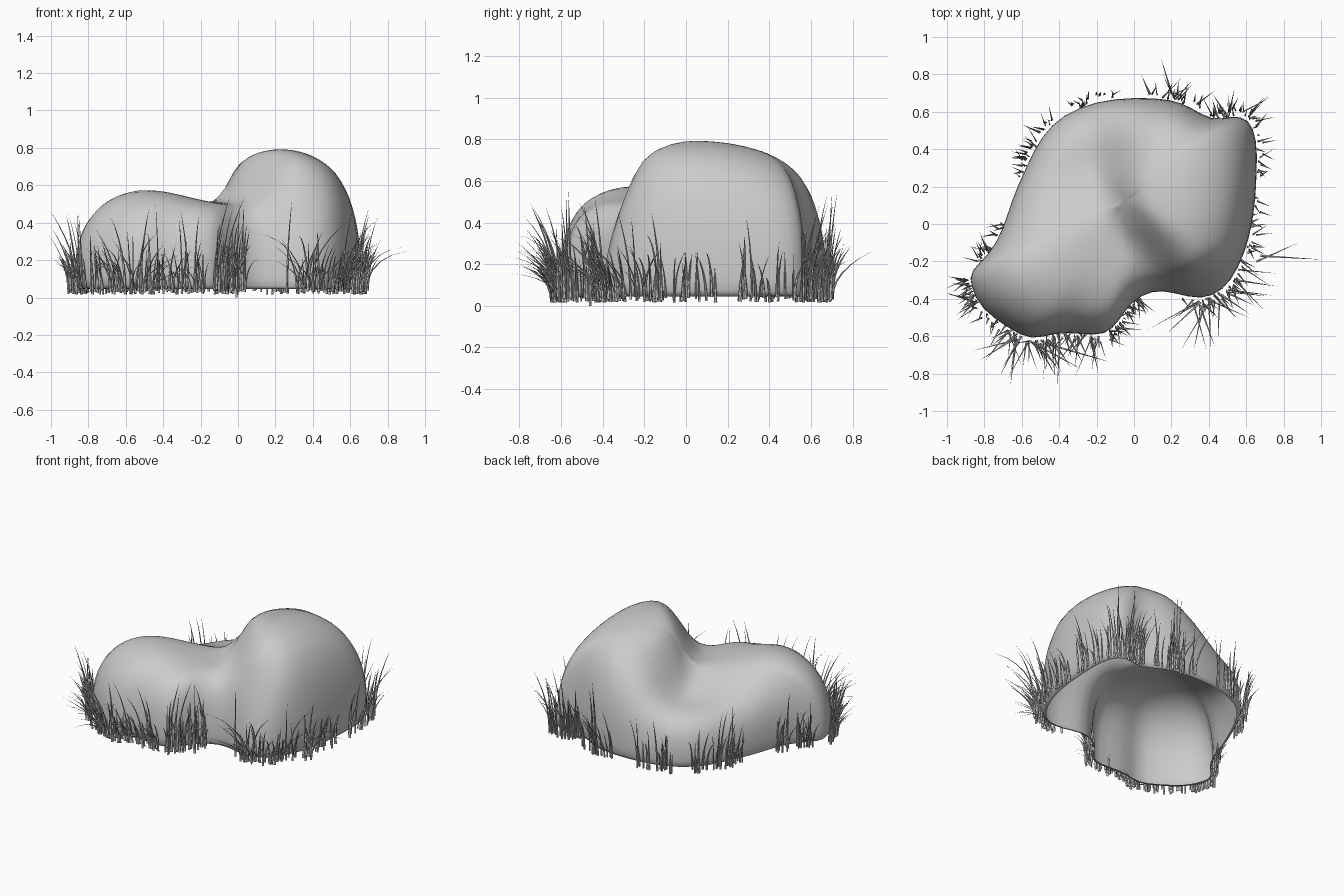
import bpy, bmesh, math, random
from mathutils import Vector

random.seed(7)
cube = bpy.data.objects.get("Cube")
if cube:
    bpy.data.objects.remove(cube, do_unlink=True)

# One grey for stone and grass
grey = bpy.data.materials.new("light grey")
grey.use_nodes = True
grey.diffuse_color = (.6, .6, .6, 1)
grey.node_tree.nodes["Principled BSDF"].inputs["Base Color"].default_value = (.6, .6, .6, 1)


def make_object(name, bm):
    mesh = bpy.data.meshes.new(name)
    bm.to_mesh(mesh)
    bm.free()
    mesh.materials.append(grey)
    for face in mesh.polygons:
        face.use_smooth = True
    obj = bpy.data.objects.new(name, mesh)
    bpy.context.collection.objects.link(obj)
    return obj


def smoothstep(low, high, value):
    k = min(1, max(0, (value - low) / (high - low)))
    return k * k * (3 - 2 * k)


# Ground outline of the boulder, counter-clockwise
outline = [Vector(p) for p in (
    (-.88, -.33), (-.82, -.46), (-.67, -.56), (-.55, -.63), (-.42, -.58), (-.28, -.59),
    (-.15, -.6), (-.08, -.52), (-.02, -.42), (.1, -.35), (.22, -.37), (.36, -.41),
    (.48, -.36), (.56, -.24), (.62, -.08), (.65, .1), (.66, .3), (.66, .45),
    (.62, .57), (.52, .58), (.42, .55), (.3, .63), (.2, .67), (0, .68),
    (-.2, .66), (-.38, .59), (-.5, .47), (-.58, .3), (-.66, .12), (-.7, -.03),
    (-.78, -.17), (-.88, -.25))]
count = len(outline)
centre = Vector((-.05, .12))


# Crown height: a low front lobe falling away to the back, a tall hump behind
# a diagonal crease, and a sloping cut across the front of the hump
def crown(p):
    lobe = (p - Vector((-.53, -.28))).length
    low = .49 + .1 * math.exp(-(lobe / .32) ** 2) - .11 * smoothstep(.05, .5, p.y - p.x * .5)
    high = .795 - 1.1 * (p.x - .23) ** 2 - .5 * (p.y - .05) ** 2
    along = (p.x + p.y) / math.sqrt(2)
    hump = smoothstep(-.15, .13, along) * smoothstep(-.22, .04, p.x)
    front_cut = 1.2 + 2.2 * p.y + 4 * max(0, .1 - p.x)
    return min(low + (high - low) * hump, front_cut)


# Boulder: an open shell of rings that shrink towards the top,
# with steeper walls on the hump side
bm = bmesh.new()
rings = []
base = .045
for index, t in enumerate((.95, 1, .996, .985, .96, .92, .86, .79, .7, .6, .5, .4, .3, .2, .1)):
    ring = []
    for edge in outline:
        p = centre.lerp(edge, t)
        steep = 7 + 4 * smoothstep(.1, .5, edge.x)
        rise = 0 if index == 0 else (1 - t ** steep) ** .36
        ring.append(bm.verts.new((p.x, p.y, base + (crown(p) - base) * rise)))
    rings.append(ring)
for lower, upper in zip(rings, rings[1:]):
    for j in range(count):
        k = (j + 1) % count
        bm.faces.new((lower[j], lower[k], upper[k], upper[j]))
tip = bm.verts.new((centre.x, centre.y, crown(centre)))
for j in range(count):
    bm.faces.new((rings[-1][j], rings[-1][(j + 1) % count], tip))
boulder = make_object("boulder", bm)
smooth = boulder.modifiers.new("smooth", 'SUBSURF')
smooth.levels = smooth.render_levels = 1


# Grass blade: a tapering three-sided stalk bent outwards
def add_blade(bm, root, lean, height, droop, width, steps=6):
    previous = None
    for i in range(steps):
        k = i / steps
        mid = root + lean * k ** 2 + Vector((0, 0, height * (k - droop * k ** 3)))
        size = width * (1 - k) ** .7
        ring = [bm.verts.new(mid + size * Vector((math.cos(a), math.sin(a), 0)))
                for a in (0, math.tau / 3, math.tau * 2 / 3)]
        if previous:
            for j in range(3):
                k2 = (j + 1) % 3
                bm.faces.new((previous[j], previous[k2], ring[k2], ring[j]))
        previous = ring
    end = bm.verts.new(root + lean + Vector((0, 0, height * (1 - droop))))
    for j in range(3):
        bm.faces.new((previous[j], previous[(j + 1) % 3], end))


def edge_point(u):
    j = int(u) % count
    a, b = outline[j], outline[(j + 1) % count]
    side = b - a
    return a.lerp(b, u % 1), Vector((side.y, -side.x)).normalized()


# Clumps: outline start, outline end, blades, tallest blade, outward throw
clumps = {
    "front_right_grass": (-1.5, 2, 46, .34, .1),
    "front_grass": (2, 5.8, 62, .36, .2),
    "notch_grass": (6, 8.4, 42, .4, .09),
    "front_left_grass": (10.6, 13.6, 46, .34, .19),
    "left_grass": (13.6, 17.5, 30, .34, .07),
    "back_left_grass": (17.5, 20, 32, .4, .11),
    "back_grass": (20.6, 22.6, 24, .4, .1),
    "back_right_grass": (23.5, 24.8, 18, .3, .04),
    "right_grass": (25.3, 27.4, 28, .36, .08),
    "side_grass": (28.8, 30.5, 22, .32, .07),
}
for name, (start, stop, blades, tall, throw) in clumps.items():
    bm = bmesh.new()
    for n in range(blades):
        point, out = edge_point(random.uniform(start, stop))
        point = point + out * random.uniform(-.005, .035)
        sway = Vector((-out.y, out.x, 0)) * random.gauss(0, .5)
        reach = throw * random.uniform(.1, 1.2)
        height = tall * random.uniform(.5, .95)
        if n % 8 == 0:
            height = tall * 1.28
        root = Vector((point.x, point.y, random.uniform(.015, .045)))
        add_blade(bm, root, (out.to_3d() + sway) * reach, height,
                  random.choice((0, 0, .1, .3)), random.uniform(.005, .01))
    make_object(name, bm)

# Long stray blades: root x, root y, lean x, lean y, height, droop
bm = bmesh.new()
for x, y, dx, dy, height, droop in (
        (-.89, -.3, -.11, .02, .35, 0), (.68, -.17, .32, -.02, .36, .4),
        (.66, -.2, .22, .1, .34, .3), (.2, .7, -.06, .2, .26, .1),
        (-.4, -.62, -.01, -.27, .3, .3), (-.62, -.62, -.1, -.2, .34, .3),
        (.4, -.42, .01, -.28, .3, .3), (-.01, -.46, .02, -.03, .5, 0),
        (.26, -.4, .03, -.04, .5, 0), (.63, .6, .07, .08, .45, 0)):
    add_blade(bm, Vector((x, y, 0 if x == -.01 else .03)), Vector((dx, dy, 0)),
              height, droop, .008)
make_object("stray_grass", bm)
